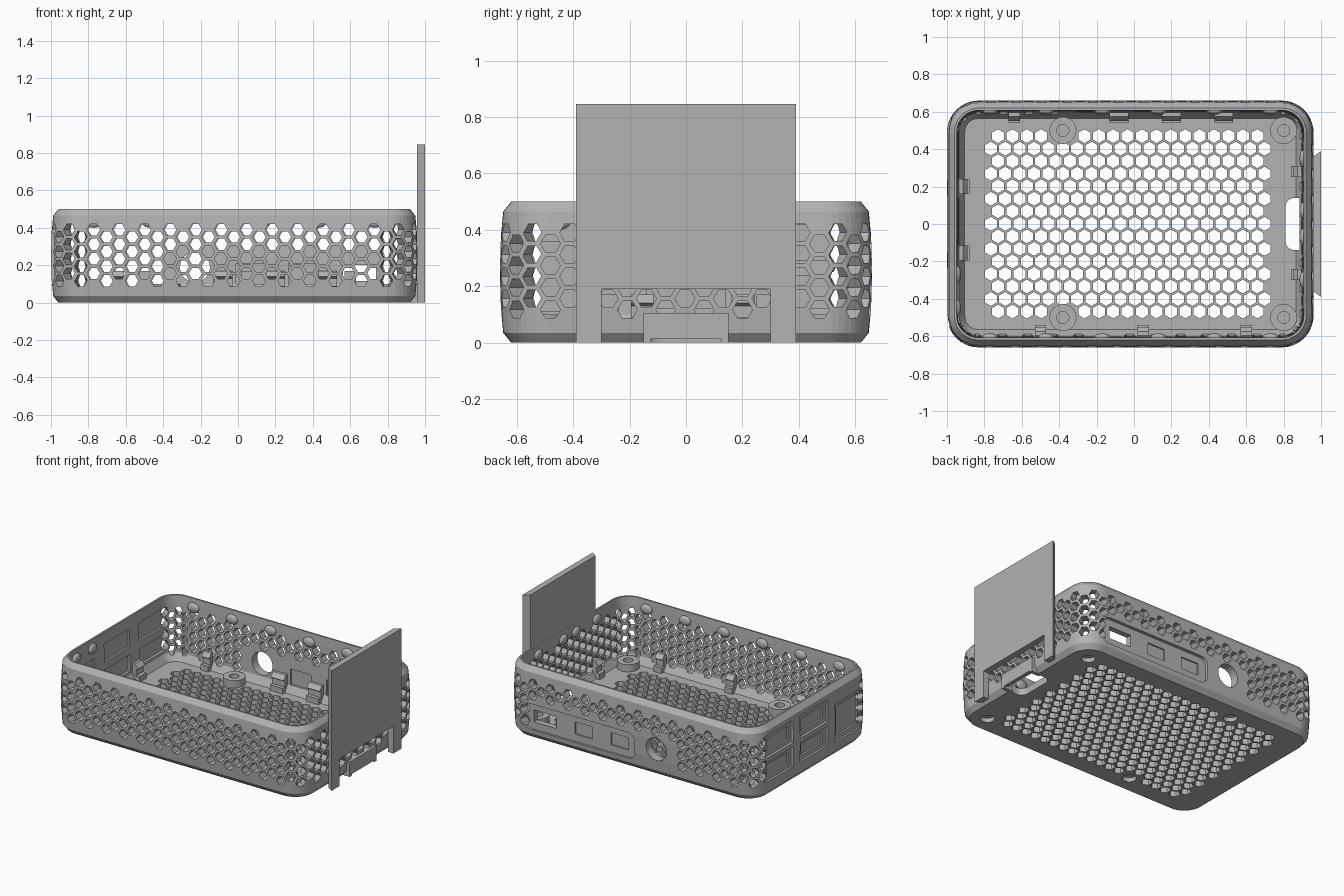
import bpy, bmesh, math
from mathutils import Vector, Matrix

if "Cube" in bpy.data.objects:
    bpy.data.objects.remove(bpy.data.objects["Cube"], do_unlink=True)

grey = bpy.data.materials.new("plastic_grey")
grey.use_nodes = True
COLOUR = (0.45, 0.45, 0.45, 1)
grey.diffuse_color = COLOUR
grey.node_tree.nodes["Principled BSDF"].inputs["Base Color"].default_value = COLOUR

# Tray outline: centre, half sizes and corner radius
CX, HX, HY, RAD = -0.02, 0.98, 0.66, 0.17
SX, SY = HX - RAD, HY - RAD


def make(name, bm):
    bmesh.ops.recalc_face_normals(bm, faces=bm.faces)
    mesh = bpy.data.meshes.new(name)
    bm.to_mesh(mesh)
    bm.free()
    mesh.materials.append(grey)
    obj = bpy.data.objects.new(name, mesh)
    bpy.context.collection.objects.link(obj)
    return obj


def add_box(bm, x0, x1, y0, y1, z0, z1):
    size = Matrix.Diagonal((x1 - x0, y1 - y0, z1 - z0, 1))
    mid = Matrix.Translation(((x0 + x1) / 2, (y0 + y1) / 2, (z0 + z1) / 2))
    return bmesh.ops.create_cube(bm, size=1, matrix=mid @ size)["verts"]


def add_cylinder(bm, centre, radius, depth, sides=24, turn=None):
    bmesh.ops.create_cone(bm, cap_ends=True, segments=sides, radius1=radius, radius2=radius,
                          depth=depth, matrix=Matrix.Translation(centre) @ (turn or Matrix()))


def loft(bm, rings):
    rows = [[bm.verts.new(p) for p in ring] for ring in rings]
    n = len(rows[0])
    for a, b in zip(rows, rows[1:]):
        for i in range(n):
            bm.faces.new((a[i], a[(i + 1) % n], b[(i + 1) % n], b[i]))
    bm.faces.new(rows[0][::-1])
    bm.faces.new(rows[-1])


def outline(inset, z, steps=10):
    r = max(RAD - inset, 0.03)
    ring = []
    for q, (sx, sy) in enumerate(((1, 1), (-1, 1), (-1, -1), (1, -1))):
        for k in range(steps + 1):
            a = (q + k / steps) * math.pi / 2
            ring.append((CX + sx * (HX - inset - r) + r * math.cos(a),
                         sy * (HY - inset - r) + r * math.sin(a), z))
    return ring


def cut(obj, bm):
    cutter = make("cutter", bm)
    cutter.hide_render = True
    mod = obj.modifiers.new("cut", "BOOLEAN")
    mod.operation, mod.solver, mod.object = "DIFFERENCE", "MANIFOLD", cutter
    bpy.context.view_layer.update()
    graph = bpy.context.evaluated_depsgraph_get()
    mesh = bpy.data.meshes.new_from_object(obj.evaluated_get(graph))
    obj.modifiers.clear()
    obj.data = mesh
    bpy.data.objects.remove(cutter, do_unlink=True)


# Tray shell: outer skin up, rim, inner skin down to the floor
bm = bmesh.new()
skin = [(0.04, 0), (0.012, 0.035), (0.004, 0.12), (0, 0.25), (0.004, 0.38), (0.012, 0.465),
        (0.04, 0.5), (0.052, 0.5), (0.055, 0.45), (0.065, 0.1), (0.095, 0.05)]
loft(bm, [outline(i, z) for i, z in skin])
tray = make("tray", bm)

# Floor honeycomb
bosses = [(x, y) for x in (-0.38, 0.8) for y in (-0.5, 0.5)]
bm = bmesh.new()
for row in range(15):
    odd = row % 2
    for col in range(19 + odd):
        x, y = -0.727 - 0.0385 * odd + 0.077 * col, 0.47 - 0.067 * row
        if min(math.hypot(x - a, y - b) for a, b in bosses) > 0.085:
            loft(bm, [[(x + 0.037 * math.sin(k * math.pi / 3), y + 0.037 * math.cos(k * math.pi / 3), z)
                       for k in range(6)] for z in (-0.03, 0.08)])
cut(tray, bm)


def along_wall(s):
    """Point, outward direction and corner flag at distance s round the walls."""
    arc = RAD * math.pi / 2
    for q, length in enumerate((2 * SX, 2 * SY, 2 * SX, 2 * SY)):
        turn = Matrix.Rotation(q * math.pi / 2, 3, "Z")
        out = turn @ Vector((0, -1, 0))
        along = turn @ Vector((1, 0, 0))
        if s < length:
            centre = Vector((CX, 0, 0)) + out * (HY if q % 2 == 0 else HX)
            return centre + along * (s - length / 2), out, None, q
        s -= length
        if s < arc:
            centre = Vector((CX, 0, 0)) + out * (SY if q % 2 == 0 else SX) + along * length / 2
            out = Matrix.Rotation(s / RAD, 3, "Z") @ out
            return centre + out * RAD, out, RAD, q
        s -= arc


# Wall honeycomb, tapered round the corners
bm = bmesh.new()
total = 4 * (SX + SY) + 2 * math.pi * RAD
COLUMNS = 92
for col in range(COLUMNS):
    p, out, bend, side = along_wall((0.057 + col * total / COLUMNS) % total)
    if side == 3 and bend is None:
        continue
    side_dir = Vector((-out.y, out.x, 0))
    for row in range(4):
        z = 0.39 - 0.039 * (col % 2) - 0.078 * row
        if side == 2 and bend is None and p.x > -0.36 and z < 0.29:
            continue
        rings = []
        for d in (0.02, -0.085):
            wide = 0.035 * ((bend + d) / bend if bend else 1)
            rings.append([p + out * d + side_dir * wide * math.cos(k * math.pi / 3)
                          + Vector((0, 0, z + 0.035 * math.sin(k * math.pi / 3))) for k in range(6)])
        loft(bm, rings)
cut(tray, bm)

# Port pockets on the outside, windows on the inside, screw recesses below
end_ports = [(0.385, 0.11, 0.25), (0.385, 0.28, 0.43), (0, 0.11, 0.25),
             (0, 0.28, 0.43), (-0.39, 0.1, 0.37)]
rear_ports = [(0.65, 0.1), (0.35, 0.08), (0.07, 0.08)]
bm = bmesh.new()
pocket = add_box(bm, -0.06, 0.8, 0.637, 0.7, 0.065, 0.25)
upright = [e for e in {e for v in pocket for e in v.link_edges}
           if abs(e.verts[0].co.y - e.verts[1].co.y) > 0.01]
bmesh.ops.bevel(bm, geom=upright, offset=0.05, segments=4, affect="EDGES", profile=0.5)
for y, z0, z1 in end_ports:
    add_box(bm, -1.05, -0.98, y - 0.155, y + 0.155, z0, z1)
    add_box(bm, -0.955, -0.9, y - 0.14, y + 0.14, z0 + 0.012, z1 - 0.012)
for x, w in rear_ports[1:]:
    add_box(bm, x - w, x + w, 0.61, 0.622, 0.1, 0.21)
    add_box(bm, x - w, x + w, 0.58, 0.611, 0.1, 0.21)
for x, y in bosses:
    add_cylinder(bm, (x, y, 0), 0.045, 0.06)
cut(tray, bm)

# Deeper port openings, the round jack hole and the card slot
bm = bmesh.new()
for y, z0, z1 in end_ports:
    add_box(bm, -1.05, -0.967, y - 0.12, y + 0.12, z0 + 0.03, z1 - 0.03)
for i, (x, w) in enumerate(rear_ports):
    add_box(bm, x - w + 0.012, x + w - 0.012, 0.627 if i else 0.5, 0.7, 0.115, 0.2)
add_cylinder(bm, (-0.23, 0.64, 0.19), 0.08, 0.3, 32, Matrix.Rotation(math.pi / 2, 4, "X"))
slot = add_box(bm, 0.81, 0.935, -0.14, 0.14, -0.05, 0.085)
corners = [e for e in {e for v in slot for e in v.link_edges}
           if abs(e.verts[0].co.z - e.verts[1].co.z) > 0.01 and e.verts[0].co.x < 0.85]
bmesh.ops.bevel(bm, geom=corners, offset=0.05, segments=5, affect="EDGES", profile=0.5)
cut(tray, bm)

# Card slot housing under the end plate
bm = bmesh.new()
for y in (-0.15, 0.125):
    add_box(bm, 0.9, 0.975, y, y + 0.025, 0, 0.1)
add_box(bm, 0.9, 0.975, -0.15, 0.15, 0.085, 0.105)
add_box(bm, 0.955, 0.975, -0.13, 0.13, 0.012, 0.09)
make("card_slot_housing", bm)

# End plate standing on two legs
bm = bmesh.new()
arch = [(-0.39, 0), (-0.3, 0), (-0.3, 0.19), (0.3, 0.19), (0.3, 0), (0.39, 0), (0.39, 0.845), (-0.39, 0.845)]
loft(bm, [[(x, max(-lim, min(lim, y)), z) for y, z in arch] for x, lim in ((0.958, 0.36), (1.0, 0.39))])
make("end_plate", bm)

# Screw bosses
for i, (x, y) in enumerate(bosses):
    bm = bmesh.new()
    add_cylinder(bm, (x, y, 0.07), 0.072, 0.06, 32)
    boss = make(f"screw_boss_{i + 1}", bm)
    bm = bmesh.new()
    add_cylinder(bm, (x, y, 0.1), 0.032, 0.07)
    cut(boss, bm)

# Board clips: a foot on the floor and a hooked post
clips = [((x, 0.6), 0, w) for x, w in ((-0.64, 0.06), (-0.08, 0.1), (0.2, 0.1), (0.48, 0.1))]
clips += [((x, -0.6), 180, 0.06) for x in (-0.5, 0.05, 0.6)]
clips += [((-0.94, y), 90, 0.08) for y in (0.2, -0.155)]
clips += [((0.9, y), -90, 0.06) for y in (0.28, -0.27)]
hook = [(0.01, 0.045), (-0.06, 0.045), (-0.06, 0.09), (-0.035, 0.09), (-0.035, 0.13),
        (-0.05, 0.14), (-0.025, 0.17), (-0.005, 0.17), (-0.005, 0.1), (0.01, 0.1)]
for i, ((x, y), angle, w) in enumerate(clips):
    bm = bmesh.new()
    loft(bm, [[(s * w / 2, a, b) for a, b in hook] for s in (-1, 1)])
    bm.transform(Matrix.Translation((x, y, 0)) @ Matrix.Rotation(math.radians(angle), 4, "Z"))
    make(f"board_clip_{i + 1}", bm)

# Rounded snap bumps below the rim
bumps = [(-0.77 + 0.3 * k, s * 0.605, 0) for k in range(6) for s in (-1, 1)]
bumps += [(-0.945, y, 1) for y in (-0.27, -0.45)] + [(0.905, y, 1) for y in (0.35, 0.07, -0.07, -0.3)]
bm = bmesh.new()
for x, y, on_end in bumps:
    flat = Matrix.Diagonal((0.02, 0.045, 0.035, 1) if on_end else (0.045, 0.02, 0.035, 1))
    bmesh.ops.create_uvsphere(bm, u_segments=16, v_segments=10, radius=1,
                              matrix=Matrix.Translation((x, y, 0.435)) @ flat)
for face in bm.faces:
    face.smooth = True
make("snap_bumps", bm)
